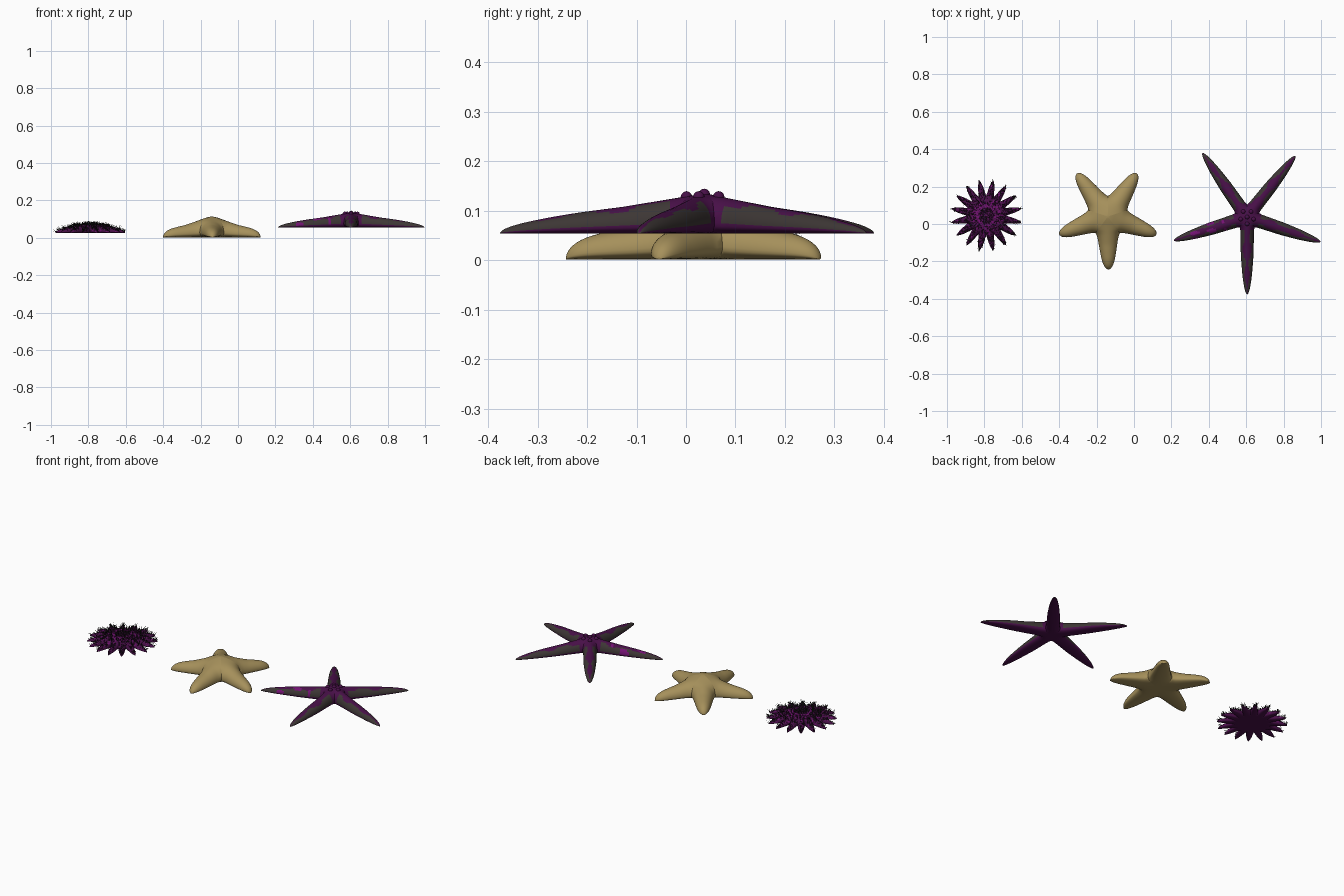
import bpy, bmesh, math, random
from mathutils import Vector

if "Cube" in bpy.data.objects:
    bpy.data.objects.remove(bpy.data.objects["Cube"])

random.seed(4)


def material(name, rgb):
    m = bpy.data.materials.new(name)
    m.diffuse_color = (*rgb, 1)
    m.use_nodes = True
    m.node_tree.nodes["Principled BSDF"].inputs["Base Color"].default_value = m.diffuse_color
    return m


TAN = material("sand tan", (0.38, 0.28, 0.105))
PURPLE = material("deep purple", (0.065, 0.005, 0.065))
GREY = material("charcoal brown", (0.046, 0.037, 0.035))
MAGENTA = material("magenta", (0.17, 0.006, 0.17))
BLACK = material("spine black", (0.010, 0.010, 0.009))


def interp(pts, x):
    for (a, b), (c, d) in zip(pts, pts[1:]):
        if x <= c:
            return b + (d - b) * max(0, (x - a) / (c - a))
    return pts[-1][1]


class Star:
    """Star body: n identical sectors, each a lofted arm with a domed section."""

    def __init__(self, centre, base, n, start, width, height, tip_power, tips=None):
        self.c, self.base, self.n, self.start = centre, base, n, start
        self.width, self.height, self.p, self.tips = width, height, tip_power, tips
        self.s0, self.R = width[0][0], width[-1][0]
        self.tan = math.tan(math.pi / n)

    def point(self, arm, s, u, top=True):
        s0, R = self.s0, self.R
        x = max(0, (s - s0) / (R - s0))
        end = math.sqrt(max(0, 1 - x ** self.p))
        if s < s0:
            w = self.width[0][1] + (s0 - s) / self.tan
            half = s * self.tan
            k = half / w
        else:
            half = interp(self.width, s) * end
            k = 1
        f = math.sqrt(max(0, 1 - (u * k) ** 2))
        h = interp(self.height, s) * end
        rim = 0.3 * h
        z = rim + (h - rim) * f if top else rim * (1 - f ** 0.7)
        a = self.start + arm * 2 * math.pi / self.n
        d, side = Vector((math.cos(a), math.sin(a))), Vector((-math.sin(a), math.cos(a)))
        p = Vector(self.c) + d * s + side * (u * half)
        if self.tips:   # bend the arm so that it ends on its own tip
            p += (Vector(self.tips[arm]) - Vector(self.c) - d * R) * x
        return Vector((p.x, p.y, self.base + z))

    def build(self, name, mats, rule, inner, outer, across):
        bm = bmesh.new()
        rows = [self.s0 * i / inner for i in range(inner)]
        rows += [self.s0 + (self.R - self.s0) * math.sin(math.pi / 2 * i / outer)
                 for i in range(outer + 1)]
        us = [math.sin(math.pi / 2 * (2 * j / across - 1)) for j in range(across + 1)]
        for arm in range(self.n):
            for top in (True, False):
                g = [[bm.verts.new(self.point(arm, s, u, top)) for u in us] for s in rows]
                for i in range(len(rows) - 1):
                    for j in range(across):
                        q = (g[i][j], g[i + 1][j], g[i + 1][j + 1], g[i][j + 1])
                        face = bm.faces.new(q if top else q[::-1])
                        face.smooth = True
                        face.material_index = rule(arm, (rows[i] + rows[i + 1]) / 2,
                                                   (us[j] + us[j + 1]) / 2, top)
        bmesh.ops.remove_doubles(bm, verts=bm.verts, dist=1e-5)
        bmesh.ops.dissolve_degenerate(bm, edges=bm.edges, dist=1e-6)
        bmesh.ops.recalc_face_normals(bm, faces=bm.faces)
        return finish(bm, name, mats)


def finish(bm, name, mats):
    me = bpy.data.meshes.new(name)
    bm.to_mesh(me)
    bm.free()
    for m in mats:
        me.materials.append(m)
    ob = bpy.data.objects.new(name, me)
    bpy.context.collection.objects.link(ob)
    return ob


DOWN = -math.pi / 2

# Plump tan starfish in the middle
tan_star = Star((-0.14, 0.04), 0.002, 5, DOWN,
                [(0.089, 0.065), (0.10, 0.059), (0.125, 0.053), (0.2, 0.041), (0.28, 0.031)],
                [(0, 0.112), (0.02, 0.108), (0.1, 0.082), (0.15, 0.066), (0.2, 0.056), (0.28, 0.044)],
                6, [(-0.137, -0.243), (0.12, -0.055), (0.015, 0.27), (-0.305, 0.27), (-0.40, -0.055)])
tan_star.build("tan_starfish", [TAN], lambda *a: 0, 8, 22, 16)


# Slender purple starfish on the right: purple ridge and belly, dark flanks
def slim_rule(arm, s, u, top):
    if not top:
        return 0
    if arm == 4 and 0.12 < s < 0.35 and math.sin(s * 70) + math.sin(u * 5 + s * 30) > 0.7:
        return 2
    if s < 0.07:
        return 0
    edge = 0.5 + 0.2 * math.sin(s * 45 + arm * 2) - 1.1 * max(0, s - 0.2)
    return 0 if abs(u) < edge else 1


slim = Star((0.605, 0.037), 0.054, 5, DOWN,
            [(0.055, 0.040), (0.065, 0.037), (0.1, 0.036), (0.2, 0.034), (0.3, 0.027), (0.41, 0.017)],
            [(0, 0.081), (0.05, 0.073), (0.165, 0.054), (0.25, 0.043), (0.35, 0.028), (0.41, 0.02)],
            8, [(0.605, -0.376), (0.997, -0.095), (0.862, 0.364), (0.366, 0.379), (0.213, -0.088)])
slim.build("purple_starfish", [PURPLE, GREY, MAGENTA], slim_rule, 6, 40, 16)

# Knobs on the slender starfish's centre
bm = bmesh.new()
knobs = [(0, 0, 0.133, 0.012)] + [
    (0.036 * math.cos(DOWN + k * math.tau / 5), 0.036 * math.sin(DOWN + k * math.tau / 5), 0.128, 0.012)
    for k in range(5)]
for x, y, z, r in knobs:
    vs = bmesh.ops.create_icosphere(bm, subdivisions=2, radius=r)["verts"]
    bmesh.ops.translate(bm, verts=vs, vec=(0.605 + x, 0.037 + y, z))
for f in bm.faces:
    f.smooth = True
finish(bm, "centre_knobs", [PURPLE])

# Many-armed spiny starfish on the left
spiny = Star((-0.79, 0.045), 0.025, 16, DOWN + math.pi / 16,
             [(0.105, 0.0209), (0.115, 0.019), (0.15, 0.015), (0.19, 0.006)],
             [(0, 0.048), (0.06, 0.044), (0.12, 0.032), (0.19, 0.012)], 8)


def spiny_rule(arm, s, u, top):
    if top and 0.035 < s < 0.075 and random.random() < 0.5:
        return 1
    return 1 if top and random.random() < 0.12 else 0


spiny.build("spiny_starfish", [PURPLE, MAGENTA], spiny_rule, 8, 10, 8)

# Black spines: dense on the arms and the middle, sparse on the ring between
bm = bmesh.new()


def spine(p, d, length, r):
    d = d.normalized()
    a = d.orthogonal().normalized()
    b = d.cross(a)
    ring = [bm.verts.new(p - d * 0.002 + (a * math.cos(t) + b * math.sin(t)) * r)
            for t in (0, math.tau / 3, 2 * math.tau / 3)]
    tip = bm.verts.new(p + d * length)
    for i in range(3):
        bm.faces.new((ring[i], ring[(i + 1) % 3], tip))


for arm in range(16):
    for k in range(64):
        s = 0.04 * random.random() ** 0.5 if k < 9 else random.uniform(0.055, 0.187)
        p = spiny.point(arm, s, random.uniform(-0.85, 0.85))
        out = Vector((p.x + 0.79, p.y - 0.045, 0)).normalized()
        jit = Vector([random.uniform(-0.7, 0.7) for _ in range(3)])
        d = out * (0.2 + 3 * s) + Vector((0, 0, 1.0)) + jit
        spine(p, d, random.uniform(0.012, 0.024), 0.0019)
finish(bm, "spines", [BLACK])
